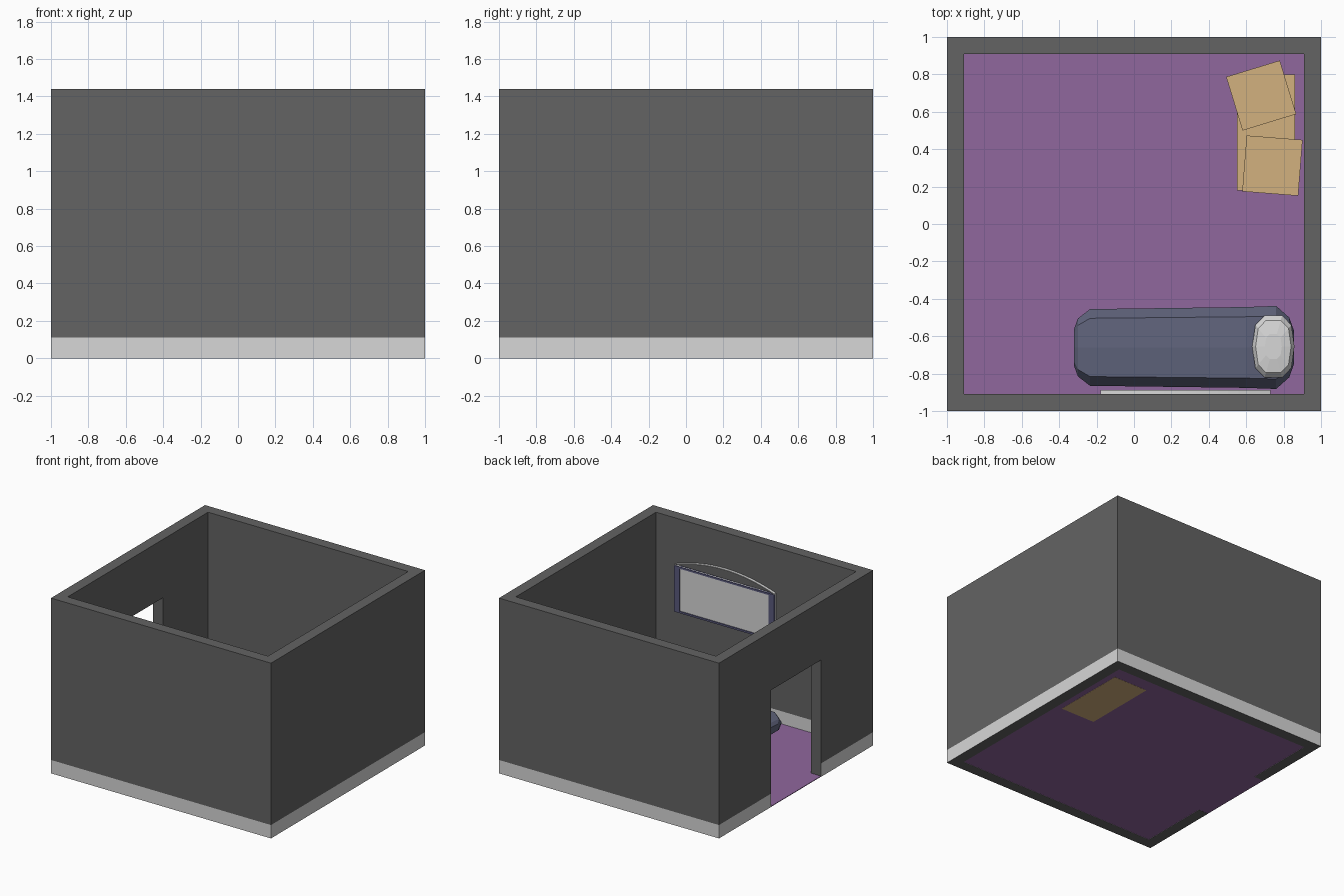
import bpy, bmesh, math
from mathutils import Matrix, Vector

cube = bpy.data.objects.get("Cube")
if cube:
    bpy.data.objects.remove(cube, do_unlink=True)


def material(name, r, g, b):
    m = bpy.data.materials.new(name)
    m.use_nodes = True
    m.diffuse_color = (r, g, b, 1)
    m.node_tree.nodes["Principled BSDF"].inputs["Base Color"].default_value = (r, g, b, 1)
    return m


GRAY = material("wall gray", 0.125, 0.125, 0.125)
WHITE = material("off white", 0.68, 0.68, 0.68)
PURPLE = material("floor purple", 0.28, 0.135, 0.34)
TAN = material("cardboard tan", 0.65, 0.44, 0.21)
BLUE = material("quilt blue", 0.115, 0.125, 0.20)
NAVY = material("frame blue", 0.10, 0.10, 0.20)


def finish(name, bm, *mats):
    bmesh.ops.recalc_face_normals(bm, faces=bm.faces)
    mesh = bpy.data.meshes.new(name)
    bm.to_mesh(mesh)
    bm.free()
    for m in mats:
        mesh.materials.append(m)
    obj = bpy.data.objects.new(name, mesh)
    bpy.context.collection.objects.link(obj)
    return obj


def box(name, lo, hi, mat, turn=0):
    lo, hi = Vector(lo), Vector(hi)
    bm = bmesh.new()
    bmesh.ops.create_cube(bm, size=1, matrix=Matrix.Translation((lo + hi) / 2)
                          @ Matrix.Rotation(math.radians(turn), 4, "Z")
                          @ Matrix.Diagonal((*(hi - lo), 1)))
    return finish(name, bm, mat)


def loft(name, rings, mat):
    """Skin a list of equal-length closed rings and cap both ends."""
    bm = bmesh.new()
    rows = [[bm.verts.new(p) for p in ring] for ring in rings]
    n = len(rows[0])
    for a, b in zip(rows, rows[1:]):
        for i in range(n):
            j = (i + 1) % n
            bm.faces.new((a[i], a[j], b[j], b[i]))
    bm.faces.new(rows[0])
    bm.faces.new(rows[-1])
    return finish(name, bm, mat)


IN, DOOR, DOOR_TOP, BAND, TOP = 0.91, 0.325, 0.96, 0.11, 1.44

# Walls: plan with a doorway gap, raised past the skirting band to the top
half = [(-1, DOOR), (-1, 1), (1, 1)]
inner = [(IN, IN), (-IN, IN), (-IN, DOOR)]
mirror = lambda pts: [(x, -y) for x, y in reversed(pts)]
plan = half + mirror(half) + mirror(inner) + inner
bm = bmesh.new()
rows = [[bm.verts.new((x, y, z)) for x, y in plan] for z in (0, BAND, TOP)]
n = len(plan)
for low, high in zip(rows, rows[1:]):
    for i in range(n):
        j = (i + 1) % n
        f = bm.faces.new((low[i], low[j], high[j], high[i]))
        jamb = abs(plan[i][1]) == DOOR and plan[i][1] == plan[j][1]
        f.material_index = 1 if low is rows[0] and not jamb else 0
bm.faces.new(rows[0])
bm.faces.new(rows[-1])
finish("walls", bm, GRAY, WHITE)
box("door_lintel", (-1, -DOOR, DOOR_TOP), (-IN, DOOR, TOP), GRAY)

# Floor, reaching out through the doorway
box("floor", (-IN, -IN, 0.001), (IN, IN, 0.006), PURPLE)
box("door_sill", (-1, -DOOR, 0.001), (-IN, DOOR, 0.006), PURPLE)

# Stacked cardboard boxes
box("lower_box_front", (0.55, 0.18, 0), (0.86, 0.48, 0.3), TAN)
box("lower_box_back", (0.55, 0.48, 0), (0.86, 0.80, 0.3), TAN)
for name, x, y, turn in (("upper_box_front", 0.74, 0.312, -4.5),
                         ("upper_box_back", 0.68, 0.687, 17)):
    box(name, (x - 0.15, y - 0.15, 0.3), (x + 0.15, y + 0.15, 0.6), TAN, turn)

# Sleeping bag: faceted section lofted along x (x, half width, bottom, top)
section = [(0, 1), (0.76, 0.93), (1, 0.5), (0.76, 0.06),
           (-0.76, 0.06), (-1, 0.5), (-0.76, 0.93)]
stations = [(-0.32, 0.10, 0.04, 0.10), (-0.30, 0.155, 0.02, 0.125),
            (-0.235, 0.205, 0.006, 0.15), (0.60, 0.216, 0.006, 0.17),
            (0.76, 0.222, 0.006, 0.145), (0.83, 0.16, 0.015, 0.12),
            (0.855, 0.09, 0.03, 0.09)]
loft("sleeping_bag", [[(x, -0.66 + w * u, lo + (hi - lo) * v) for u, v in section]
                      for x, w, lo, hi in stations], BLUE)


# Pillow: faceted oval cushion
def oval(scale, z, sides=10):
    ring = []
    for k in range(sides):
        a = 2 * math.pi * k / sides
        c, s = math.cos(a), math.sin(a)
        ring.append((0.745 + 0.113 * scale * math.copysign(abs(c) ** 0.75, c),
                     -0.655 + 0.172 * scale * math.copysign(abs(s) ** 0.75, s), z))
    return ring


loft("pillow", [oval(s, z) for s, z in ((0.75, 0.125), (0.95, 0.145), (1, 0.17),
                                        (0.84, 0.2), (0.4, 0.212))], WHITE)

# Wall board with frame
L, R, B, T = -0.18, 0.73, 0.68, 1.06
WALL, FACE = -IN, -0.888
box("board_panel", (L, WALL, B), (R, -0.896, T), WHITE)
for name, x in (("right", L), ("left", R - 0.05)):
    box("board_frame_" + name, (x, WALL, B), (x + 0.05, FACE, T), NAVY)
for name, z in (("bottom", B), ("top", T - 0.015)):
    box("board_frame_" + name, (L + 0.05, WALL, z), (R - 0.05, FACE, z + 0.015), NAVY)

# Thin bowed strip over the board
steps = 16
strip = []
for k in range(steps + 1):
    t = k / steps
    x, z = L + (R - L) * t, T + 0.32 * t * (1 - t)
    strip.append([(x, WALL, z), (x, FACE, z), (x, FACE, z + 0.008), (x, WALL, z + 0.008)])
loft("board_arch", strip, WHITE)
